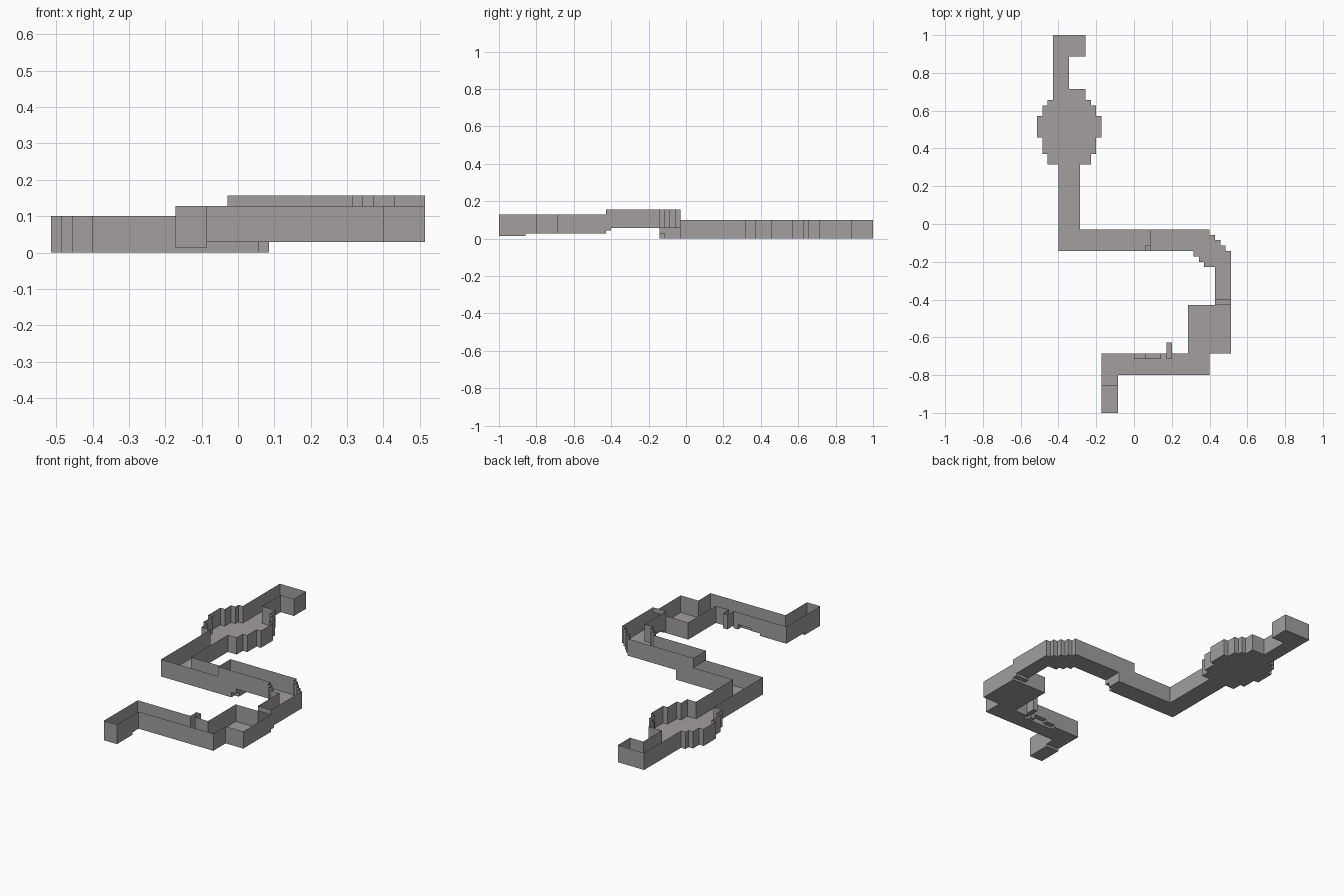
import bpy, bmesh, math

if "Cube" in bpy.data.objects:
    bpy.data.objects.remove(bpy.data.objects["Cube"])

U = 2 / 70            # one grid cell
OX, OY = 18, 35       # grid centre

# Areas: x0, y0, x1, y1, floor height, wall top (later ones override earlier)
AREAS = [
    # north hook and passage
    (3, 58, 6, 70, 0, 3.5), (6, 66, 9, 70, 0, 3.5),
    # round chamber
    (6, 58, 9, 60, 0, 3.5), (2, 57, 10, 58, 0, 3.5), (1, 55, 11, 57, 0, 3.5),
    (0, 51, 12, 55, 0, 3.5), (1, 48, 11, 51, 0, 3.5), (2, 46, 10, 48, 0, 3.5),
    # passage to the long corridor
    (4, 30, 8, 46, 0, 3.5), (4, 30, 17, 34, 0, 3.5),
    (17, 30, 21, 34, 0, 5.5), (20, 30, 21, 31, 1, 5.5),
    # raised corridor
    (21, 30, 32, 34, 2, 5.5), (33, 21, 36, 27, 2, 5.5), (33, 20, 36, 21, 1.5, 5.5),
    # square room and south corridor
    (28, 11, 36, 20, 1, 4.5), (12, 7, 32, 11, 1, 4.5),
    (12, 5, 15, 7, 1, 4.5), (12, 0, 15, 5, 0.5, 4.5),
    # ledges and alcove
    (18, 10, 20, 11, 1.5, 4.5), (20, 10, 23, 11, 2, 4.5), (24, 10, 25, 13, 1.5, 4.5),
]
# stepped bend
AREAS += [(29, 33 - i, 32 + i, 34 - i, 2, 5.5) for i in range(4)]
AREAS += [(29 + i, 29 - i, 36, 30 - i, 2, 5.5) for i in range(3)]

cells = {}
for x0, y0, x1, y1, floor, top in AREAS:
    for x in range(x0, x1):
        for y in range(y0, y1):
            cells[x, y] = (floor, top)

stone = bpy.data.materials.new("warm grey stone")
stone.diffuse_color = (0.36, 0.345, 0.337, 1)
stone.use_nodes = True
stone.node_tree.nodes["Principled BSDF"].inputs["Base Color"].default_value = stone.diffuse_color


def build(name, quads):
    bm = bmesh.new()
    for quad in quads:
        bm.faces.new([bm.verts.new(((x - OX) * U, (y - OY) * U, z * U)) for x, y, z in quad])
    bmesh.ops.remove_doubles(bm, verts=bm.verts, dist=1e-5)
    bmesh.ops.dissolve_limit(bm, angle_limit=math.radians(1), verts=bm.verts, edges=bm.edges)
    mesh = bpy.data.meshes.new(name)
    bm.to_mesh(mesh)
    bm.free()
    mesh.materials.append(stone)
    bpy.context.collection.objects.link(bpy.data.objects.new(name, mesh))


def upright(a, b, low, high):
    return [(*a, low), (*b, low), (*b, high), (*a, high)]


floors, walls, risers, lintels = [], [], [], []
for (x, y), (f, t) in cells.items():
    corners = [(x, y), (x + 1, y), (x + 1, y + 1), (x, y + 1)]
    floors.append([(*c, f) for c in corners])
    for i, (dx, dy) in enumerate([(0, -1), (1, 0), (0, 1), (-1, 0)]):
        a, b = corners[(i + 1) % 4], corners[i]      # faces look inward
        other = cells.get((x + dx, y + dy))
        if other is None:
            walls.append(upright(a, b, f, t))
        else:
            if f < other[0]:
                risers.append(upright(a, b, f, other[0]))
            if t > other[1]:
                lintels.append(upright(a, b, other[1], t))

build("floor", floors)
build("walls", walls)
build("step_risers", risers)
build("lintels", lintels)
